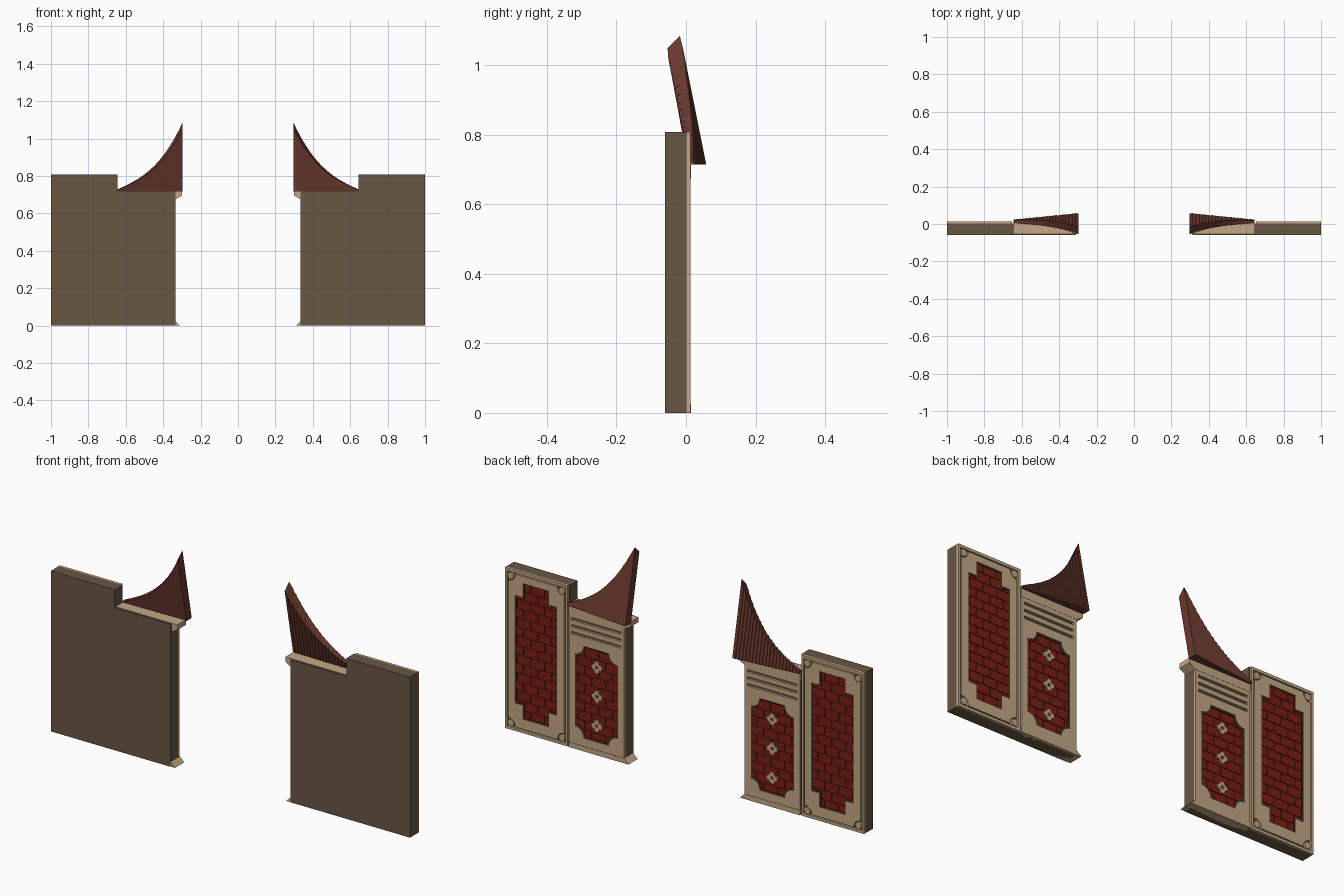
import bpy, bmesh
from math import sin, cos, pi, radians
from mathutils import Matrix

if "Cube" in bpy.data.objects:
    bpy.data.objects.remove(bpy.data.objects["Cube"])


def material(name, rgb):
    m = bpy.data.materials.new(name)
    m.diffuse_color = (*rgb, 1)
    m.use_nodes = True
    m.node_tree.nodes["Principled BSDF"].inputs["Base Color"].default_value = m.diffuse_color
    return m


TAN = material("tan_stone", (0.55, 0.39, 0.24))
BROWN = material("brown_wall", (0.14, 0.095, 0.055))
DARK = material("dark_mortar", (0.07, 0.035, 0.02))
RED = material("red_brick", (0.2, 0.012, 0.006))
ROOF = material("roof_tile", (0.14, 0.04, 0.027))


def finish(name, mesh, mat):
    # every part is modelled on the +x side and mirrored
    mesh.materials.clear()
    mesh.materials.append(mat)
    ob = bpy.data.objects.new(name, mesh)
    bpy.context.collection.objects.link(ob)
    mod = ob.modifiers.new("mirror", 'MIRROR')
    mod.use_mirror_merge = False
    return ob


def slab(name, loops, y0, y1, mat):
    # filled x-z outlines (later loops may be holes), extruded from y0 to y1
    cu = bpy.data.curves.new(name, 'CURVE')
    cu.dimensions = '2D'
    cu.fill_mode = 'BOTH'
    cu.extrude = (y1 - y0) / 2
    for loop in loops:
        sp = cu.splines.new('POLY')
        sp.points.add(len(loop) - 1)
        for p, (x, z) in zip(sp.points, loop):
            p.co = (x, z, 0, 1)
        sp.use_cyclic_u = True
    tmp = bpy.data.objects.new("tmp", cu)
    bpy.context.collection.objects.link(tmp)
    dg = bpy.context.evaluated_depsgraph_get()
    mesh = bpy.data.meshes.new_from_object(tmp.evaluated_get(dg))
    bpy.data.objects.remove(tmp)
    mesh.transform(Matrix.Translation((0, (y0 + y1) / 2, 0)) @ Matrix.Rotation(radians(90), 4, 'X'))
    bm = bmesh.new()
    bm.from_mesh(mesh)
    bmesh.ops.remove_doubles(bm, verts=bm.verts, dist=1e-5)
    bmesh.ops.recalc_face_normals(bm, faces=bm.faces)
    for f in bm.faces:
        f.smooth = False
    bm.to_mesh(mesh)
    bm.free()
    mesh.name = name
    return finish(name, mesh, mat)


def rect(x0, z0, x1, z1):
    return [(x0, z0), (x1, z0), (x1, z1), (x0, z1)]


def notched(x0, z0, x1, z1, r, n=5):
    # rectangle with concave round corners
    pts = []
    for cx, cz, a in ((x0, z0, 90), (x1, z0, 180), (x1, z1, 270), (x0, z1, 360)):
        pts += [(cx + r * cos(radians(a - 90 * i / n)), cz + r * sin(radians(a - 90 * i / n)))
                for i in range(n + 1)]
    return pts


def stepped(x0, z0, x1, z1, dx, dz):
    # rectangle with square corner steps
    return [(x0 + dx, z0), (x1 - dx, z0), (x1 - dx, z0 + dz), (x1, z0 + dz),
            (x1, z1 - dz), (x1 - dx, z1 - dz), (x1 - dx, z1), (x0 + dx, z1),
            (x0 + dx, z1 - dz), (x0, z1 - dz), (x0, z0 + dz), (x0 + dx, z0 + dz)]


def disc(cx, cz, r, n=14):
    return [(cx + r * cos(2 * pi * i / n), cz + r * sin(2 * pi * i / n)) for i in range(n)]


def bricks(x0, z0, x1, z1, w=0.078, h=0.046, gap=0.006):
    out, row, z = [], 0, z0
    while z < z1 - 0.01:
        x = x0 - (w / 2 if row % 2 else 0)
        while x < x1 - 0.01:
            a, b = max(x, x0), min(x + w - gap, x1)
            if b - a > 0.008:
                out.append(rect(a, z, b, min(z + h - gap, z1)))
            x += w
        z += h
        row += 1
    return out


FACE = 0.013   # outermost decorated surface
BACK = 0.002   # wall surface behind the decoration

# Stepped wall core
slab("wall_core", [[(0.335, 0), (1, 0), (1, 0.808), (0.645, 0.808), (0.645, 0.717), (0.335, 0.717)]],
     -0.06, BACK, BROWN)

# Outer panel: border, field with stepped brick opening, corner bosses
slab("outer_border", [rect(0.651, 0, 1, 0.808), rect(0.663, 0.014, 0.988, 0.794)], BACK, FACE, TAN)
slab("outer_field", [notched(0.669, 0.02, 0.982, 0.788, 0.04),
                     stepped(0.708, 0.07, 0.943, 0.755, 0.045, 0.07)], BACK, FACE, TAN)
slab("outer_brick_rim", [stepped(0.708, 0.07, 0.943, 0.755, 0.045, 0.07),
                         stepped(0.714, 0.076, 0.937, 0.749, 0.045, 0.07)], BACK, 0.010, DARK)
slab("outer_mortar", [rect(0.70, 0.06, 0.95, 0.76)], BACK, 0.004, DARK)
slab("outer_bricks", bricks(0.705, 0.07, 0.946, 0.755), 0.003, 0.008, RED)
slab("corner_boss", [disc(x, z, 0.017) for x in (0.683, 0.968) for z in (0.034, 0.774)],
     BACK, FACE, TAN)

# Inner panel: plate with slots and notched brick opening
slots = [rect(0.352, z, 0.628, z + 0.013) for z in (0.572, 0.607, 0.642)]
slab("inner_plate", [rect(0.335, 0.02, 0.643, 0.717),
                     notched(0.37, 0.065, 0.61, 0.53, 0.05)] + slots, BACK, FACE, TAN)
slab("inner_brick_rim", [notched(0.37, 0.065, 0.61, 0.53, 0.05),
                         notched(0.377, 0.072, 0.603, 0.523, 0.05)], BACK, 0.010, DARK)
slab("inner_mortar", [rect(0.36, 0.055, 0.62, 0.54)], BACK, 0.004, DARK)
slab("inner_bricks", bricks(0.365, 0.065, 0.615, 0.53), 0.003, 0.008, RED)

# Four-petal rosettes
flowers = []
for cz in (0.145, 0.293, 0.44):
    flowers.append([(0.488 + r * cos(a), cz + r * sin(a)) for a, r in
                    ((2 * pi * i / 32, 0.019 + 0.011 * abs(cos(4 * pi * i / 32))) for i in range(32))])
    flowers.append(disc(0.488, cz, 0.008, 8))
slab("rosettes", flowers, BACK, FACE, TAN)

# Cornice and flared plinth
slab("cornice", [[(0.30, 0.72), (0.30, 0.695), (0.335, 0.675), (0.645, 0.675), (0.645, 0.72)]],
     -0.052, 0.014, TAN)
slab("plinth", [[(0.31, 0), (0.645, 0), (0.645, 0.025), (0.335, 0.025)]], -0.058, 0.015, TAN)

# Leaning, tapering roof wing made of saw-tooth tile columns
X0, X1, ZB, N = 0.297, 0.645, 0.715, 20


def roof_top(x):
    t = (X1 - x) / (X1 - X0)
    return 0.728 + 0.16 * t + 0.197 * t ** 3


bm = bmesh.new()
for i in range(N):
    a = X0 + (X1 - X0) * i / N
    b = X0 + (X1 - X0) * (i + 1) / N
    ring = []
    for x, tooth in ((a, 0.0), (b, 0.004)):
        back = 0.056 - (x - X0) * 0.1 + tooth
        front = back - 0.042 + (x - X0) * 0.085 - 2 * tooth
        top = roof_top(x)
        drop = 0.035 * (top - ZB) / 0.37
        ring.append([bm.verts.new((x, y - 0.2 * (z - ZB), z)) for y, z in
                     ((front, ZB), (back, ZB), (back, top), (front, top - drop))])
    p, q = ring
    bm.faces.new(p)
    bm.faces.new(q[::-1])
    for k in range(4):
        j = (k + 1) % 4
        bm.faces.new((p[k], q[k], q[j], p[j]))
bmesh.ops.recalc_face_normals(bm, faces=bm.faces)
me = bpy.data.meshes.new("roof_wing")
bm.to_mesh(me)
bm.free()
finish("roof_wing", me, ROOF)
